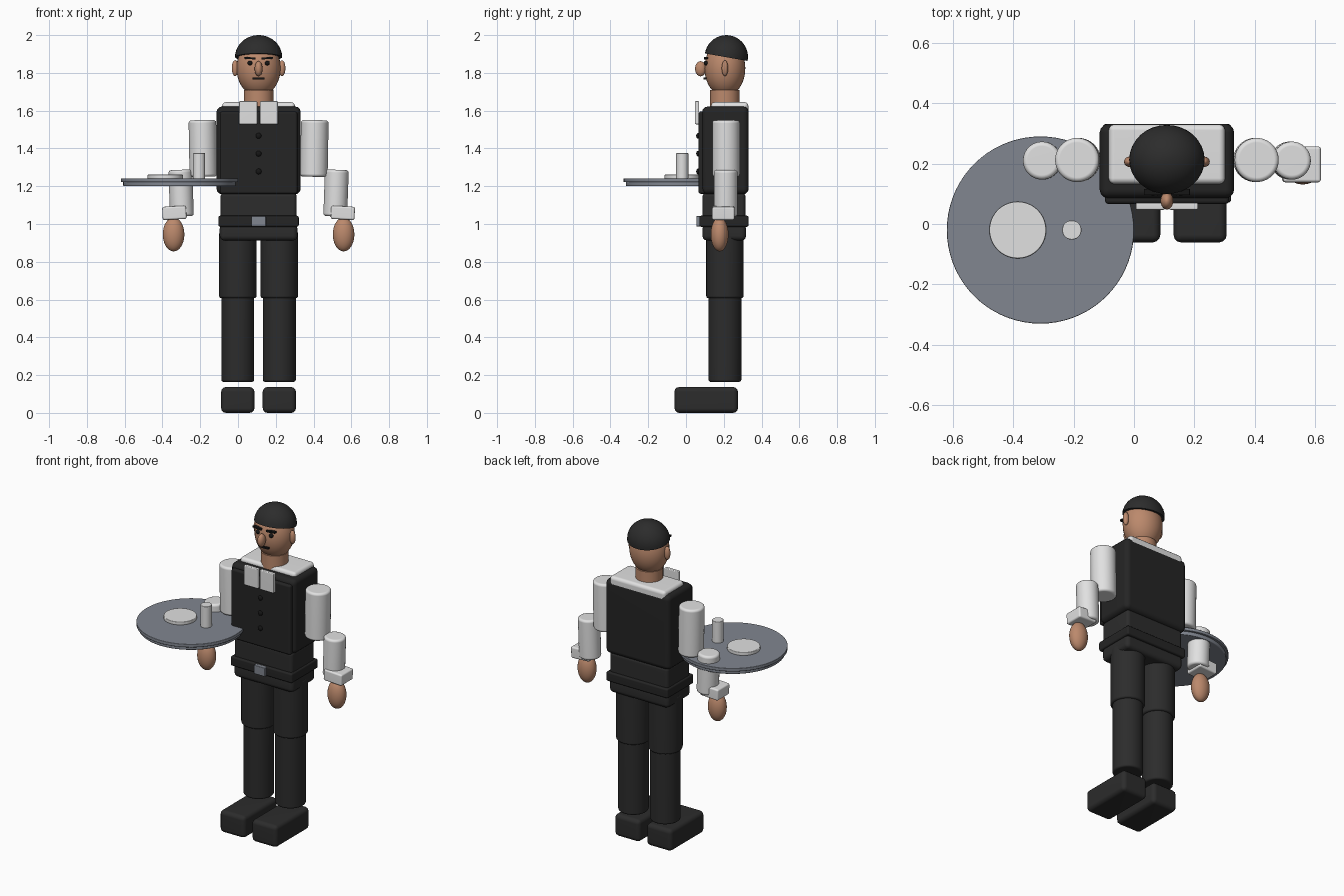
import bpy
import bmesh
from math import radians
from mathutils import Matrix, Vector

cube = bpy.data.objects.get("Cube")
if cube:
    bpy.data.objects.remove(cube)


def material(name, *rgb):
    m = bpy.data.materials.new(name)
    m.use_nodes = True
    m.diffuse_color = (*rgb, 1)
    m.node_tree.nodes["Principled BSDF"].inputs["Base Color"].default_value = (*rgb, 1)
    return m


VEST = material("vest charcoal", 0.018, 0.018, 0.018)
CLOTH = material("trouser black", 0.025, 0.025, 0.025)
WHITE = material("shirt white", 0.75, 0.75, 0.75)
SKIN = material("warm skin", 0.50, 0.25, 0.15)
METAL = material("tray metal", 0.22, 0.24, 0.28)
INK = material("face black", 0.008, 0.008, 0.008)

CX, CY = 0.109, 0.206  # centre of the figure


def finish(name, bm, mat, centre, rot=(0, 0, 0)):
    """Turn a bmesh into a smooth-shaded object."""
    mesh = bpy.data.meshes.new(name)
    bmesh.ops.recalc_face_normals(bm, faces=bm.faces[:])
    bm.to_mesh(mesh)
    bm.free()
    mesh.materials.append(mat)
    ob = bpy.data.objects.new(name, mesh)
    bpy.context.collection.objects.link(ob)
    ob.location = centre
    ob.rotation_euler = [radians(a) for a in rot]
    bpy.ops.object.select_all(action='DESELECT')
    ob.select_set(True)
    bpy.context.view_layer.objects.active = ob
    bpy.ops.object.shade_smooth_by_angle(angle=radians(40))
    ob.modifiers.new("Weighted Normal", 'WEIGHTED_NORMAL').keep_sharp = True
    return ob


def box(name, mat, xs, ys, zs, bevel=0.015, rot=(0, 0, 0)):
    """Rounded box spanning three (low, high) ranges."""
    low, high = (Vector(v) for v in zip(xs, ys, zs))
    bm = bmesh.new()
    bmesh.ops.create_cube(bm, size=1, matrix=Matrix.Diagonal((*(high - low), 1)))
    if bevel:
        bmesh.ops.bevel(bm, geom=bm.edges[:], offset=bevel, segments=3,
                        profile=0.5, affect='EDGES')
    return finish(name, bm, mat, (low + high) / 2, rot)


def cylinder(name, mat, x, y, zs, radius, bevel=0.0, rot=(0, 0, 0), sides=40):
    """Upright cylinder with softened rims."""
    bm = bmesh.new()
    bmesh.ops.create_cone(bm, cap_ends=True, segments=sides, radius1=radius,
                          radius2=radius, depth=zs[1] - zs[0])
    if bevel:
        rims = [e for e in bm.edges if abs(e.verts[0].co.z - e.verts[1].co.z) < 1e-5]
        bmesh.ops.bevel(bm, geom=rims, offset=bevel, segments=3,
                        profile=0.5, affect='EDGES')
    return finish(name, bm, mat, (x, y, sum(zs) / 2), rot)


def ellipsoid(name, mat, centre, radii, rot=(0, 0, 0), half=False):
    bm = bmesh.new()
    bmesh.ops.create_uvsphere(bm, u_segments=32, v_segments=20, radius=1)
    if half:
        cut = bmesh.ops.bisect_plane(bm, geom=bm.verts[:] + bm.edges[:] + bm.faces[:],
                                     plane_co=(0, 0, 0), plane_no=(0, 0, 1),
                                     clear_inner=True)
        rim = [g for g in cut["geom_cut"] if isinstance(g, bmesh.types.BMEdge)]
        bmesh.ops.contextual_create(bm, geom=rim)
    bmesh.ops.scale(bm, vec=radii, verts=bm.verts[:])
    return finish(name, bm, mat, centre, rot)


def around(mid, half):
    return (mid - half, mid + half)


# Head, hair and neck
ellipsoid("head", SKIN, (CX, CY, 1.825), (0.117, 0.108, 0.15))
ellipsoid("hair", CLOTH, (CX, 0.213, 1.883), (0.125, 0.115, 0.117), (-10, 0, 0), half=True)
cylinder("neck", SKIN, CX, CY, (1.6, 1.71), 0.078)
ellipsoid("nose", SKIN, (CX, 0.077, 1.822), (0.021, 0.029, 0.04))
box("mouth", INK, around(CX, 0.032), (0.093, 0.108), around(1.771, 0.005), 0)

# Torso
box("shirt_shoulders", WHITE, around(CX, 0.193), (0.132, 0.33), (1.5, 1.645), 0.02)
box("vest", VEST, around(CX, 0.223), (0.085, 0.332), (1.157, 1.622), 0.03)
box("vest_front_panel", VEST, around(CX, 0.205), (0.066, 0.11), (1.16, 1.595), 0.012)
for i in range(3):
    ellipsoid(f"button_{i + 1}", INK, (CX, 0.064, 1.278 + i * 0.0945), (0.015, 0.01, 0.015))

# Waist, belt and hips
box("waist", CLOTH, around(CX, 0.202), (0.087, 0.315), (0.985, 1.165), 0.02)
box("belt", VEST, around(CX, 0.213), (0.071, 0.331), (0.985, 1.044), 0.01)
box("belt_buckle", METAL, around(CX, 0.038), (0.055, 0.08), (0.987, 1.042), 0.004)
box("hips", CLOTH, around(CX, 0.206), (0.087, 0.318), (0.912, 1.0), 0.025)

# Paired parts
for side, s in (("left", 1), ("right", -1)):
    def px(offset):
        return CX + s * offset

    # Face
    ellipsoid(f"{side}_ear", SKIN, (px(0.124), CY, 1.825), (0.018, 0.017, 0.042))
    ellipsoid(f"{side}_eye", INK, (px(0.046), 0.106, 1.852), (0.013, 0.012, 0.012))
    box(f"{side}_brow", INK, around(px(0.046), 0.03), (0.096, 0.116),
        around(1.878, 0.005), 0, (0, -s * 4, 0))
    box(f"{side}_collar_flap", WHITE, around(px(0.055), 0.048), (0.047, 0.07),
        (1.528, 1.65), 0.005)

    # Arm
    cylinder(f"{side}_upper_arm", WHITE, px(0.295), 0.212, (1.25, 1.55), 0.073, 0.015,
             (0, s * 1, 0))
    cylinder(f"{side}_forearm", WHITE, px(0.41), 0.21, (1.04, 1.287), 0.063, 0.015,
             (0, s * 2, 0))
    box(f"{side}_cuff", WHITE, around(px(0.446), 0.063), (0.138, 0.257), (1.024, 1.094),
        0.01, (0, s * 3, 0))
    ellipsoid(f"{side}_hand", SKIN, (px(0.45), 0.178, 0.945), (0.057, 0.047, 0.09))

    # Leg
    cylinder(f"{side}_thigh", CLOTH, px(0.11), CY, (0.607, 0.96), 0.099, 0.012)
    cylinder(f"{side}_shin", CLOTH, px(0.11), CY, (0.164, 0.63), 0.087, 0.012)
    box(f"{side}_shoe", CLOTH, around(px(0.11), 0.088), (-0.061, 0.275), (0, 0.137), 0.025)

# Serving tray with plate and glass
TX, TY = -0.31, -0.02
cylinder("tray", METAL, TX, TY, (1.222, 1.242), 0.31, 0.003, sides=72)
cylinder("tray_base", METAL, TX, TY, (1.2, 1.225), 0.298, 0.005, sides=72)
cylinder("plate", WHITE, -0.385, TY, (1.24, 1.261), 0.094, 0.004)
cylinder("glass", WHITE, -0.206, TY, (1.24, 1.375), 0.032, 0.003)
